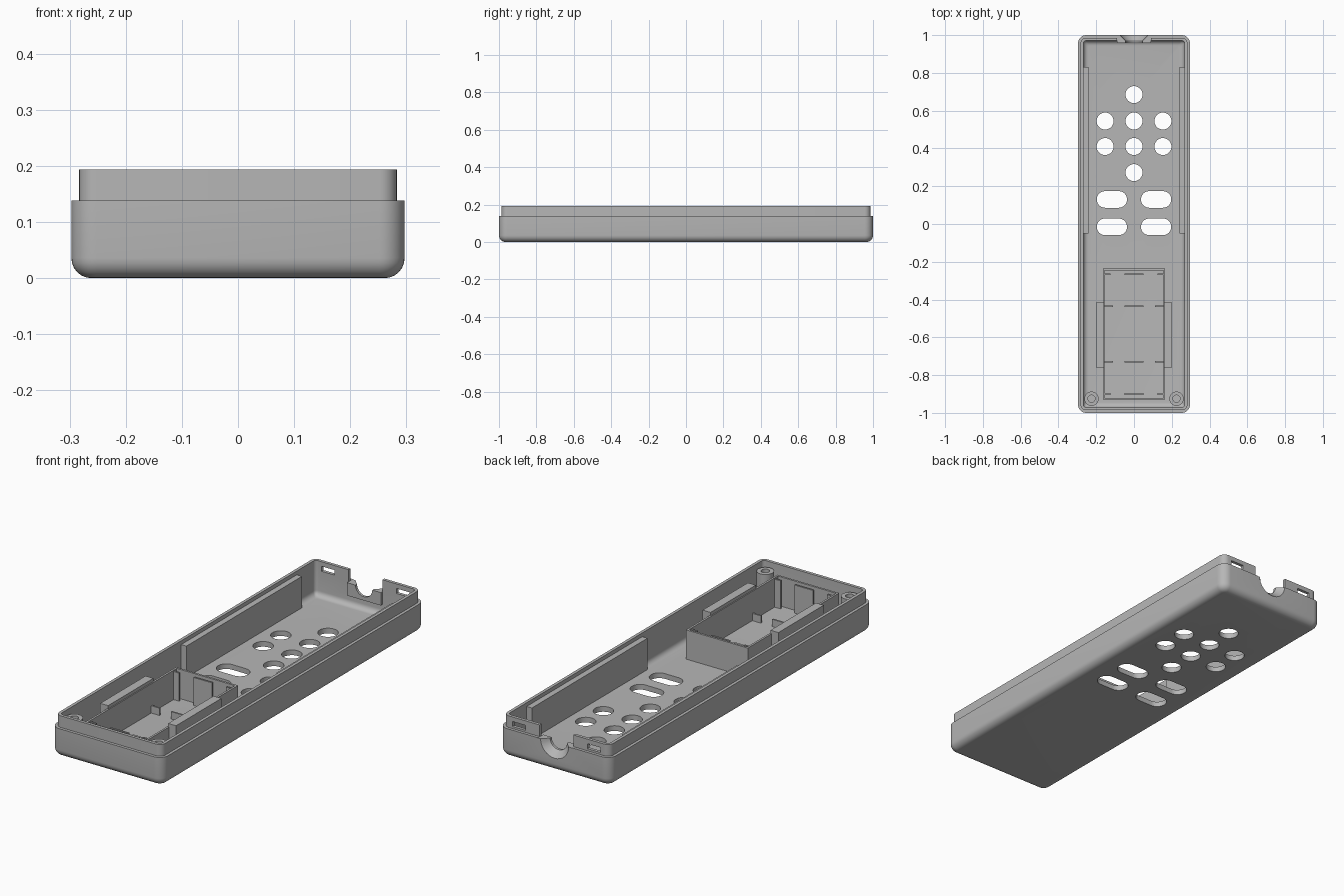
import bpy, bmesh
from math import sin, cos, pi
from mathutils import Vector

cube = bpy.data.objects.get("Cube")
if cube:
    bpy.data.objects.remove(cube, do_unlink=True)

GREY = (0.47, 0.47, 0.47, 1)
plastic = bpy.data.materials.new("grey plastic")
plastic.use_nodes = True
plastic.diffuse_color = GREY
plastic.node_tree.nodes["Principled BSDF"].inputs["Base Color"].default_value = GREY


def loft(name, rings):
    """Bridge equal rings of points and cap both ends."""
    bm = bmesh.new()
    loops = [[bm.verts.new(p) for p in ring] for ring in rings]
    n = len(loops[0])
    for a, b in zip(loops, loops[1:]):
        for i in range(n):
            j = (i + 1) % n
            bm.faces.new((a[i], a[j], b[j], b[i]))
    bm.faces.new(loops[0])
    bm.faces.new(loops[-1])
    bmesh.ops.recalc_face_normals(bm, faces=bm.faces)
    mesh = bpy.data.meshes.new(name)
    bm.to_mesh(mesh)
    bm.free()
    mesh.materials.append(plastic)
    obj = bpy.data.objects.new(name, mesh)
    bpy.context.collection.objects.link(obj)
    return obj


def rounded_rect(hx, hy, r, z, cx=0, cy=0, steps=8):
    pts = []
    for k, (sx, sy) in enumerate(((1, 1), (-1, 1), (-1, -1), (1, -1))):
        for i in range(steps + 1):
            a = (k + i / steps) * pi / 2
            pts.append(Vector((cx + sx * (hx - r) + r * cos(a),
                               cy + sy * (hy - r) + r * sin(a), z)))
    return pts


def circle(r, z, cx=0, cy=0, n=32):
    return [Vector((cx + r * cos(2 * pi * i / n), cy + r * sin(2 * pi * i / n), z))
            for i in range(n)]


def box(name, x0, x1, y0, y1, z0, z1):
    return loft(name, [[Vector((x, y, z)) for x, y in
                        ((x0, y0), (x1, y0), (x1, y1), (x0, y1))] for z in (z0, z1)])


def select(obj):
    bpy.ops.object.select_all(action='DESELECT')
    obj.select_set(True)
    bpy.context.view_layer.objects.active = obj


def cut(obj, cutters):
    for c in cutters:
        select(obj)
        mod = obj.modifiers.new("cut", 'BOOLEAN')
        mod.operation, mod.solver, mod.object = 'DIFFERENCE', 'EXACT', c
        bpy.ops.object.modifier_apply(modifier=mod.name)


def smooth(obj):
    select(obj)
    bpy.ops.object.shade_smooth_by_angle(angle=pi / 6)


# Case: rounded tray with a stepped lip, from (inset, height) sections
FLOOR, STEP, TOP = 0.025, 0.138, 0.194
OUT_R, IN_R, WALL = 0.036, 0.026, 0.029
arc = [i / 6 * pi / 2 for i in range(7)]
profile = [(OUT_R * (1 - sin(a)), OUT_R * (1 - cos(a))) for a in arc]
profile += [(0, STEP), (0.014, STEP), (0.014, TOP), (WALL, TOP)]
profile += [(WALL + IN_R * (1 - cos(a)), FLOOR + IN_R * (1 - sin(a))) for a in arc]
case = loft("case", [rounded_rect(0.297 - d, 1 - d, max(0.045 - d, 0.012), z)
                     for d, z in profile])

# Button openings
cutters = []
rows = [(0.685, (0,)), (0.545, (-0.153, 0, 0.153)),
        (0.41, (-0.153, 0, 0.153)), (0.272, (0,))]
for y, xs in rows:
    for x in xs:
        cutters.append(loft("round_cutter", [circle(0.045, z, x, y) for z in (-0.05, 0.08)]))
for y in (0.13, -0.015):
    for x in (-0.117, 0.117):
        cutters.append(loft("slot_cutter", [rounded_rect(0.08, 0.044, 0.0435, z, x, y)
                                            for z in (-0.05, 0.08)]))

# Catch windows in the rear lip
for s in (-1, 1):
    x0, x1 = sorted((s * 0.165, s * 0.235))
    cutters.append(box("catch_cutter", x0, x1, 0.93, 1.05, 0.148, 0.172))

# Cable outlet: gap in the lip above a flared round notch
gap = box("gap_cutter", -0.09, 0.09, 0.93, 1.05, 0.137, 0.25)
flare = loft("flare_cutter", [[Vector((p.x, y, p.y + STEP)) for p in circle(r, 0)]
                              for y, r in ((0.93, 0.045), (0.97, 0.045), (1.01, 0.085))])
cut(case, cutters + [gap, flare])
smooth(case)
collar = box("cable_collar", -0.09, 0.09, 0.958, 0.974, 0.075, 0.137)
cut(collar, [flare])
smooth(collar)
for c in cutters + [gap, flare]:
    bpy.data.objects.remove(c, do_unlink=True)

# Side rails, battery side blocks and screw posts, mirrored left and right
BASE = FLOOR - 0.005
for side, s in (("right", -1), ("left", 1)):
    x0, x1 = sorted((s * 0.24, s * 0.272))
    box(side + "_rail", x0, x1, -0.05, 0.83, BASE, 0.176)
    x0, x1 = sorted((s * 0.16, s * 0.202))
    box(side + "_side_block", x0, x1, -0.76, -0.415, BASE, 0.182)
    x0, x1 = sorted((s * 0.155, s * 0.165))
    box(side + "_battery_wall", x0, x1, -0.93, -0.235, BASE, 0.166)
    post = [circle(r, z, s * 0.225, -0.925) for r, z in
            ((0.038, BASE), (0.038, 0.17), (0.019, 0.17), (0.019, 0.05))]
    smooth(loft(side + "_screw_post", post))

# Battery box end walls, contact retainers and low cradle ribs
for end, y0, y1 in (("front", -0.93, -0.92), ("back", -0.245, -0.235)):
    box(end + "_battery_wall", -0.16, 0.16, y0, y1, BASE, 0.166)
for y, inner, height in ((-0.265, 0.125, 0.16), (-0.9, 0.125, 0.16),
                         (-0.435, 0.11, 0.06), (-0.73, 0.11, 0.06)):
    kind = "contact_retainer" if height > 0.1 else "cradle_rib"
    for x0, x1 in ((-0.157, -inner), (-0.05, 0.05), (inner, 0.157)):
        box(kind, x0, x1, y - 0.004, y + 0.004, BASE, height)
